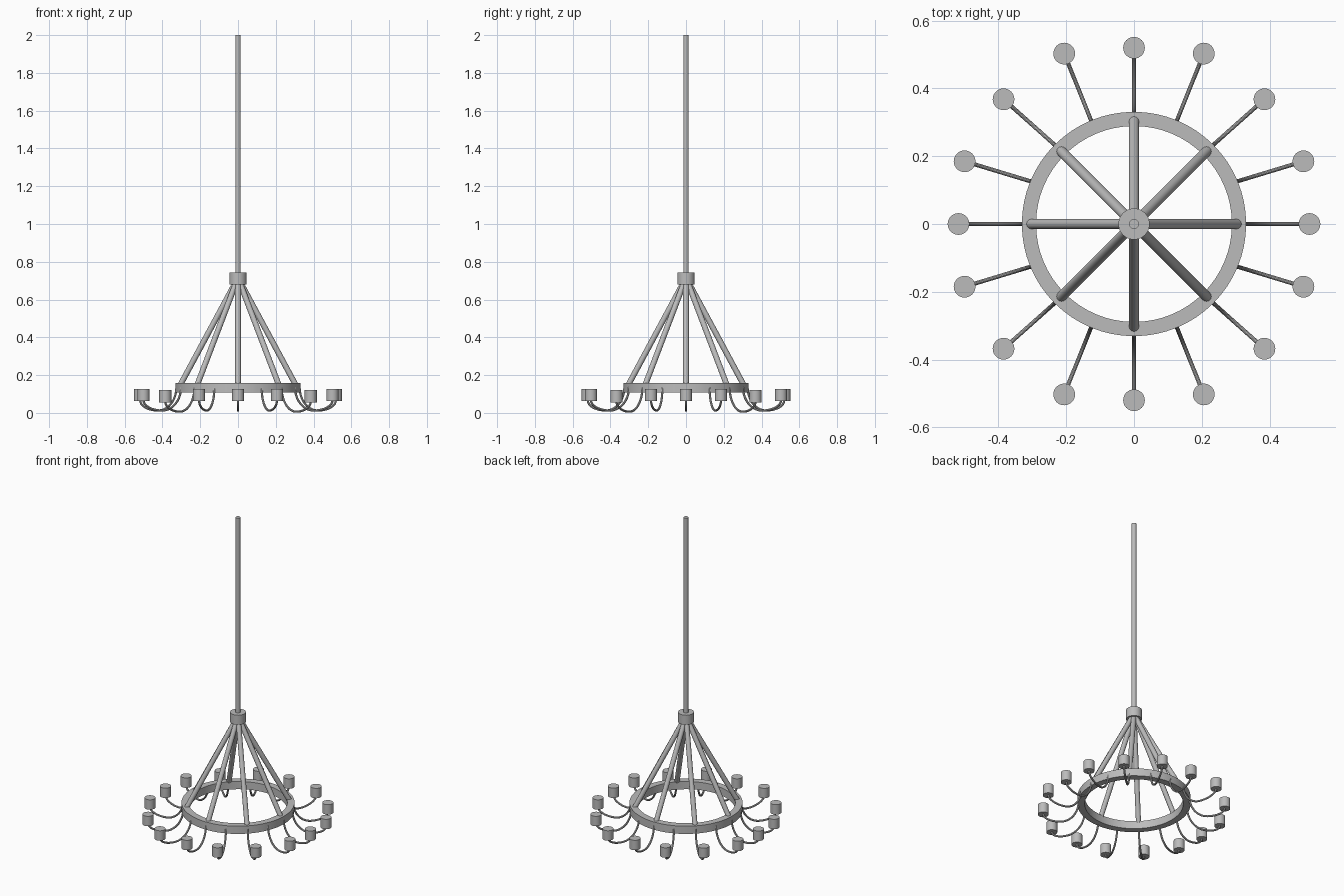
import bpy, bmesh, math
from mathutils import Vector

if "Cube" in bpy.data.objects:
    bpy.data.objects.remove(bpy.data.objects["Cube"])

grey = bpy.data.materials.new("grey metal")
grey.diffuse_color = (0.5, 0.5, 0.5, 1)
grey.use_nodes = True
grey.node_tree.nodes["Principled BSDF"].inputs["Base Color"].default_value = grey.diffuse_color


def finish(ob, name):
    ob.name = name
    ob.data.materials.clear()
    ob.data.materials.append(grey)
    bpy.ops.object.select_all(action='DESELECT')
    ob.select_set(True)
    bpy.context.view_layer.objects.active = ob
    bpy.ops.object.shade_smooth_by_angle(angle=math.radians(35))
    return ob


def rod(name, a, b, r, sides=32):
    a, b = Vector(a), Vector(b)
    bpy.ops.mesh.primitive_cylinder_add(vertices=sides, radius=r, depth=(b - a).length,
                                        location=(a + b) / 2)
    ob = bpy.context.object
    ob.rotation_euler = (b - a).to_track_quat('Z', 'Y').to_euler()
    return finish(ob, name)


def tube(name, pts, r):
    cu = bpy.data.curves.new(name, 'CURVE')
    cu.dimensions = '3D'
    cu.bevel_depth = r
    cu.bevel_resolution = 3
    cu.use_fill_caps = True
    sp = cu.splines.new('POLY')
    sp.points.add(len(pts) - 1)
    for p, co in zip(sp.points, pts):
        p.co = (*co, 1)
    ob = bpy.data.objects.new(name, cu)
    bpy.context.collection.objects.link(ob)
    bpy.ops.object.select_all(action='DESELECT')
    ob.select_set(True)
    bpy.context.view_layer.objects.active = ob
    bpy.ops.object.convert(target='MESH')
    return finish(bpy.context.object, name)


def ring(name, r_in, r_out, z0, z1, n=64):
    bm = bmesh.new()
    profile = [(r_in, z0), (r_out, z0), (r_out, z1), (r_in, z1)]
    loops = []
    for i in range(n):
        a = 2 * math.pi * i / n
        loops.append([bm.verts.new((r * math.cos(a), r * math.sin(a), z)) for r, z in profile])
    for i in range(n):
        p, q = loops[i], loops[(i + 1) % n]
        for k in range(4):
            m = (k + 1) % 4
            bm.faces.new((p[k], q[k], q[m], p[m]))
    bmesh.ops.recalc_face_normals(bm, faces=bm.faces)
    me = bpy.data.meshes.new(name)
    bm.to_mesh(me)
    bm.free()
    ob = bpy.data.objects.new(name, me)
    bpy.context.collection.objects.link(ob)
    return finish(ob, name)


# Hanging rod, hub and ring
rod("hanging_rod", (0, 0, 0.72), (0, 0, 2.0), 0.0145)
rod("hub", (0, 0, 0.68), (0, 0, 0.742), 0.046, 48)
ring("ring", 0.289, 0.331, 0.108, 0.158)

# Eight slanted struts from hub to ring
for i in range(8):
    a = i * math.pi / 4
    c, s = math.cos(a), math.sin(a)
    rod("strut", (0.008 * c, 0.008 * s, 0.70), (0.307 * c, 0.307 * s, 0.145), 0.015, 24)

# Candle cup positions for one quadrant, mirrored to all four
quadrant = [(0.518, 0, 0), (0.50, 0.185, 0), (0.385, 0.368, -0.006),
            (0.206, 0.503, 0), (0, 0.52, 0)]
cups = {(x * sx, y * sy, dz) for x, y, dz in quadrant for sx in (1, -1) for sy in (1, -1)}

for x, y, dz in sorted(cups):
    rod("candle_cup", (x, y, 0.062 + dz), (x, y, 0.126 + dz), 0.032, 32)
    # Curved arm: two quarter ellipses dipping from the ring and rising to the cup
    ang = round(math.atan2(y, x) / (math.pi / 8)) * math.pi / 8
    sx, sy = 0.326 * math.cos(ang), 0.326 * math.sin(ang)
    low = 0.0125 + dz
    pts = []
    for k in range(21):
        u = math.pi * k / 20
        t = (1 - math.cos(u)) / 2
        top = 0.137 if k <= 10 else 0.066 + dz
        pts.append((sx + (x - sx) * t, sy + (y - sy) * t, top - (top - low) * math.sin(u)))
    tube("curved_arm", pts, 0.006)
